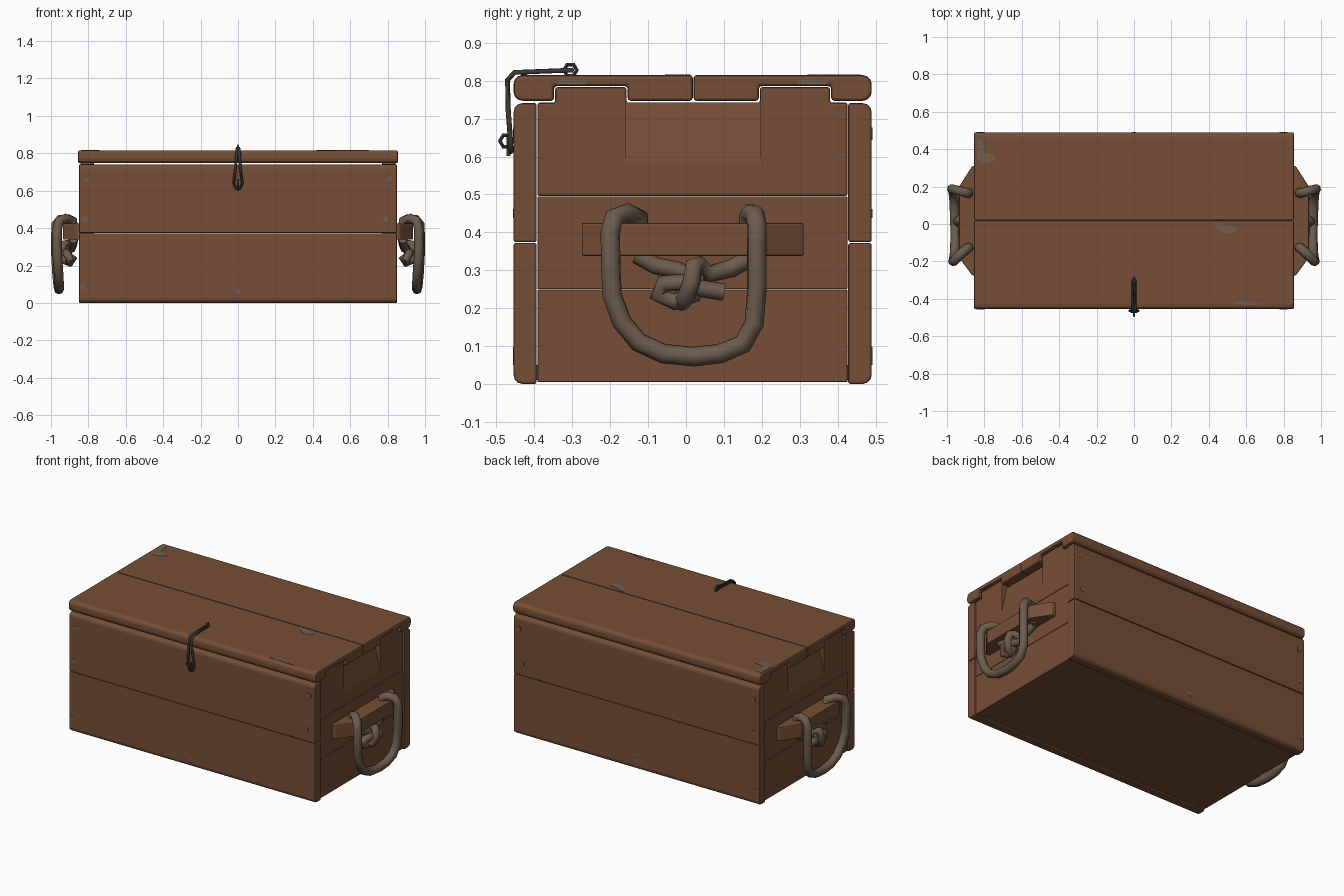
import bpy, bmesh, math

if "Cube" in bpy.data.objects:
    bpy.data.objects.remove(bpy.data.objects["Cube"])


def material(name, rgb):
    m = bpy.data.materials.new(name)
    m.diffuse_color = (*rgb, 1)
    m.use_nodes = True
    m.node_tree.nodes["Principled BSDF"].inputs["Base Color"].default_value = m.diffuse_color
    return m


WOOD = material("brown_wood", (0.180, 0.076, 0.037))
ROPE = material("grey_rope", (0.150, 0.106, 0.075))
WORN = material("worn_grey", (0.165, 0.112, 0.082))
IRON = material("dark_iron", (0.050, 0.043, 0.036))


def prism(name, pts, axis, lo, hi, mat=WOOD, bevel=0.0):
    """Extrude a 2D outline along one axis, optionally with softened edges."""
    place = {"X": lambda a, b, h: (h, a, b),
             "Y": lambda a, b, h: (a, h, b),
             "Z": lambda a, b, h: (a, b, h)}[axis]
    bm = bmesh.new()
    ends = [[bm.verts.new(place(a, b, h)) for a, b in pts] for h in (lo, hi)]
    bm.faces.new(ends[0])
    bm.faces.new(ends[1])
    n = len(pts)
    for i in range(n):
        j = (i + 1) % n
        bm.faces.new((ends[0][i], ends[0][j], ends[1][j], ends[1][i]))
    bmesh.ops.recalc_face_normals(bm, faces=bm.faces)
    me = bpy.data.meshes.new(name)
    bm.to_mesh(me)
    bm.free()
    me.materials.append(mat)
    ob = bpy.data.objects.new(name, me)
    bpy.context.collection.objects.link(ob)
    if bevel:
        mod = ob.modifiers.new("soft_edges", "BEVEL")
        mod.width = bevel
        mod.segments = 2
        mod.limit_method = "ANGLE"
        mod.angle_limit = math.radians(50)
    return ob


def rect(a0, a1, b0, b1):
    return [(a0, b0), (a1, b0), (a1, b1), (a0, b1)]


def corner(a, b, da, db, r=0.024):
    """Rounded corner: starts on the side along a, ends on the side along b."""
    ca, cb = a + da * r, b + db * r
    return [(ca - da * r * math.sin(t), cb - db * r * math.cos(t))
            for t in (0, math.pi / 6, math.pi / 3, math.pi / 2)]


def tube(name, pts, radius, mat, closed=False, res=2):
    """Round tube along a path, turned into a smooth mesh."""
    cu = bpy.data.curves.new(name, "CURVE")
    cu.dimensions = "3D"
    cu.bevel_depth = radius
    cu.bevel_resolution = res
    cu.use_fill_caps = not closed
    sp = cu.splines.new("POLY")
    sp.points.add(len(pts) - 1)
    for p, q in zip(sp.points, pts):
        p.co = (*q, 1)
    sp.use_cyclic_u = closed
    cu.materials.append(mat)
    ob = bpy.data.objects.new(name, cu)
    bpy.context.collection.objects.link(ob)
    bpy.ops.object.select_all(action="DESELECT")
    ob.select_set(True)
    bpy.context.view_layer.objects.active = ob
    bpy.ops.object.convert(target="MESH")
    bpy.ops.object.shade_smooth_by_angle(angle=math.radians(60))


# Front and back walls, two planks each, rounded on the outer top and bottom
for label, outer, inner in (("front", -0.455, -0.394), ("back", 0.49, 0.428)):
    d = 1 if inner > outer else -1
    low = [(inner, 0.0)] + corner(outer, 0.0, d, 1) + [(outer, 0.372), (inner, 0.372)]
    top = [(inner, 0.741)] + corner(outer, 0.741, d, -1) + [(outer, 0.374), (inner, 0.374)]
    prism(label + "_lower_plank", low, "X", -0.85, 0.85, bevel=0.006)
    prism(label + "_upper_plank", top, "X", -0.85, 0.85, bevel=0.006)

# Floor
prism("floor", rect(-0.80, 0.80, -0.394, 0.428), "Z", 0.010, 0.05)

# End walls: two plain boards and a tabbed top board with a sloping finger recess
tabbed = [(-0.392, 0.496), (0.426, 0.496), (0.426, 0.742), (0.38, 0.742),
          (0.38, 0.783), (0.195, 0.783), (0.195, 0.742), (-0.157, 0.742),
          (-0.157, 0.783), (-0.345, 0.783), (-0.345, 0.742), (-0.392, 0.742)]
for side, s in (("right", 1), ("left", -1)):
    lo, hi = sorted((0.77 * s, 0.842 * s))
    for part, z0, z1 in (("lower", 0.005, 0.249), ("middle", 0.25, 0.495)):
        prism(f"{side}_{part}_board", rect(-0.392, 0.426, z0, z1), "X", lo, hi, bevel=0.003)
    board = prism(side + "_top_board", tabbed, "X", lo, hi, bevel=0.006)
    wedge = [(0.842 * s, 0.58), (0.80 * s, 0.77), (0.90 * s, 0.77), (0.90 * s, 0.58)]
    cutter = prism(side + "_recess_cutter", wedge, "Y", -0.159, 0.197)
    cutter.hide_render = True
    cutter.hide_viewport = True
    cutter.display_type = "WIRE"
    cut = board.modifiers.new("recess", "BOOLEAN")
    cut.operation = "DIFFERENCE"
    cut.solver = "EXACT"
    cut.object = cutter

# Lid: two planks notched over the tabs
Z0, Z1 = 0.747, 0.815
front_lid = (corner(-0.455, Z0, 1, 1) + corner(-0.455, Z1, 1, -1)[::-1] +
             [(0.018, Z1), (0.018, Z0), (-0.154, Z0), (-0.154, 0.786),
              (-0.348, 0.786), (-0.348, Z0)])
back_lid = (corner(0.49, Z0, -1, 1) + corner(0.49, Z1, -1, -1)[::-1] +
            [(0.020, Z1), (0.020, Z0), (0.192, Z0), (0.192, 0.786),
             (0.383, 0.786), (0.383, Z0)])
prism("lid_front_plank", front_lid, "X", -0.855, 0.855, bevel=0.008)
prism("lid_back_plank", back_lid, "X", -0.855, 0.855, bevel=0.008)

# Rope paths for one end: hanging loop, then the two knotted ends
loop = [(.88, -.13, .34), (.88, -.125, .40), (.885, -.125, .44), (.92, -.155, .452),
        (.955, -.19, .44), (.966, -.2, .40), (.968, -.198, .3), (.965, -.195, .235),
        (.96, -.17, .165), (.957, -.125, .11), (.956, -.06, .08), (.957, .02, .072),
        (.96, .09, .08), (.963, .15, .105), (.968, .18, .16), (.973, .187, .25),
        (.974, .187, .36), (.972, .187, .42), (.95, .182, .447), (.91, .17, .45),
        (.885, .165, .44), (.88, .165, .39), (.88, .165, .33)]
knot_a = [(.88, -.13, .34), (.885, -.08, .312), (.89, -.02, .3), (.91, .03, .275),
          (.905, .02, .235), (.9, -.03, .217), (.9, -.075, .235), (.915, -.06, .265),
          (.92, -.01, .268), (.915, .04, .252), (.91, .10, .242)]
knot_b = [(.88, .165, .33), (.885, .12, .305), (.89, .06, .29), (.91, .035, .315),
          (.935, .02, .312), (.945, .015, .27), (.93, .0, .228), (.9, -.01, .215),
          (.88, .0, .25)]

# Handles on both ends: tapered batten, rope loop and knot
for side, s in (("right", 1), ("left", -1)):
    batten = [(0.835 * s, -0.275), (0.865 * s, -0.275), (0.935 * s, -0.18),
              (0.935 * s, 0.20), (0.865 * s, 0.31), (0.835 * s, 0.31)]
    prism(side + "_handle_batten", batten, "Z", 0.338, 0.425, bevel=0.005)
    for part, path, r in (("loop", loop, 0.026), ("knot_start", knot_a, 0.023),
                          ("knot_wrap", knot_b, 0.024)):
        tube(f"{side}_rope_{part}", [(x * s, y, z) for x, y, z in path], r, ROPE)

# Wire latch: a closed teardrop loop bent over the lid edge, with two eyes
half = [(.007, -.30, .828), (.007, -.452, .822), (.008, -.471, .802),
        (.013, -.469, .72), (.023, -.463, .64), (.012, -.462, .612)]
tube("latch_wire", half + [(-x, y, z) for x, y, z in half[::-1]], 0.007, IRON, True, 1)
for name, cy, cz in (("lid_eye", -0.305, 0.828), ("front_eye", -0.474, 0.641)):
    ring = [(0, cy + .017 * math.cos(i * math.pi / 3), cz + .017 * math.sin(i * math.pi / 3))
            for i in range(6)]
    tube(name, ring, 0.006, IRON, True, 1)
tube("latch_peg", [(0, -.468, .602), (0, -.468, .66)], 0.006, IRON, res=1)

# Nail heads on front and back
nails = [(-.81, .655), (-.82, .45), (.79, .45), (.81, .665), (-.83, .085), (0, .062)]
for i, (x, z) in enumerate(nails):
    for label, y in (("front", -0.455), ("back", 0.49)):
        prism(f"{label}_nail_{i}", rect(x - .012, x + .012, z - .012, z + .012),
              "Y", y - .002, y + .002, WORN)

# Worn patches on the lid
prism("worn_corner", [(-.84, .46), (-.81, .45), (-.80, .38), (-.74, .37), (-.75, .335),
                      (-.81, .32), (-.84, .35)], "Z", 0.812, 0.8165, WORN)
prism("worn_seam", [(.42, .012), (.45, -.03), (.49, -.055), (.55, -.04), (.54, -.015),
                    (.47, .0)], "Z", 0.812, 0.8165, WORN)
prism("worn_front", [(.52, -.43), (.57, -.415), (.64, -.42), (.70, -.435)],
      "Z", 0.812, 0.8165, WORN)
for i, y in enumerate((-0.305, 0.33)):
    prism(f"worn_lid_end_{i}", [(y - .035, .792), (y + .035, .789), (y + .045, .799),
                                (y - .03, .804)], "X", 0.853, 0.8565, WORN)
